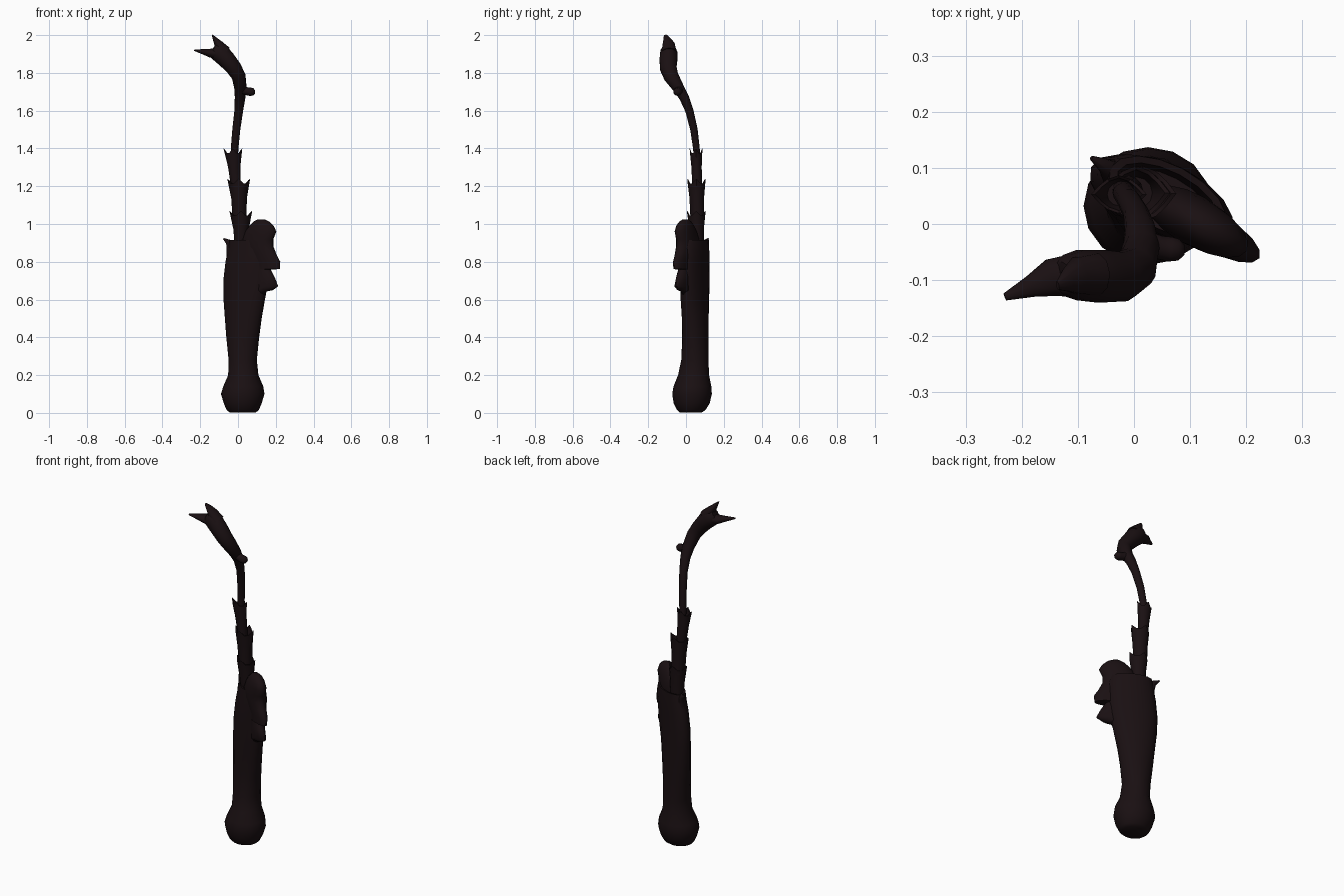
import bpy, math
from mathutils import Vector

mat = bpy.data.materials.new("dark_chitin")
mat.diffuse_color = (0.01, 0.005, 0.006, 1)


def skin(name, rings):
    """Bridge equal-sized rings of points and cap both ends."""
    n = len(rings[0])
    verts = [p for r in rings for p in r]
    faces = [(i * n + j, i * n + (j + 1) % n, (i + 1) * n + (j + 1) % n, (i + 1) * n + j)
             for i in range(len(rings) - 1) for j in range(n)]
    faces += [tuple(reversed(range(n))), tuple(range(len(verts) - n, len(verts)))]
    me = bpy.data.meshes.new(name)
    me.from_pydata(verts, [], faces)
    me.materials.append(mat)
    ob = bpy.data.objects.new(name, me)
    bpy.context.collection.objects.link(ob)
    bpy.ops.object.select_all(action='DESELECT')
    ob.select_set(True)
    bpy.context.view_layer.objects.active = ob
    bpy.ops.object.shade_smooth_by_angle(angle=math.radians(50))
    return ob


def oval(c, u, v, n=16):
    return [Vector(c) + u * math.cos(t) + v * math.sin(t)
            for t in (2 * math.pi * k / n for k in range(n))]


def flat_oval(x, y, z, a, b, deg, n=16):
    t = math.radians(deg)
    return oval((x, y, z), Vector((math.cos(t), math.sin(t), 0)) * a,
                Vector((-math.sin(t), math.cos(t), 0)) * b, n)


def tube(name, pts, n=12):
    """Tube along (x, y, z, width, depth) points; depth runs along y."""
    rings = []
    for i, p in enumerate(pts):
        t = Vector(pts[min(i + 1, len(pts) - 1)][:3]) - Vector(pts[max(i - 1, 0)][:3])
        t.normalize()
        v = Vector((0, 1, 0))
        v = (v - t * v.dot(t)).normalized()
        rings.append(oval(p[:3], v.cross(t) * p[3], v * p[4], n))
    return skin(name, rings)


# main limb: bulbous foot, narrow ankle, flattened widening shaft, hollow top
limb = [(0.025, 0.025, 0.003, 0.07, 0.06, 0), (0.025, 0.028, 0.015, 0.085, 0.075, 0),
        (0.025, 0.03, 0.05, 0.1, 0.095, 0), (0.025, 0.032, 0.1, 0.115, 0.105, 0),
        (0.028, 0.034, 0.14, 0.106, 0.1, 0), (0.028, 0.04, 0.2, 0.08, 0.082, 0),
        (0.025, 0.047, 0.28, 0.076, 0.073, -10), (0.025, 0.05, 0.4, 0.09, 0.067, -20),
        (0.028, 0.049, 0.5, 0.103, 0.065, -23), (0.033, 0.047, 0.6, 0.119, 0.062, -25),
        (0.042, 0.046, 0.7, 0.131, 0.062, -25), (0.052, 0.045, 0.8, 0.13, 0.061, -26),
        (0.062, 0.045, 0.87, 0.125, 0.06, -27), (0.06, 0.047, 0.915, 0.115, 0.058, -28),
        (0.06, 0.047, 0.912, 0.1, 0.046, -28), (0.058, 0.047, 0.85, 0.085, 0.038, -28)]
skin("limb_shaft", [flat_oval(*r) for r in limb])

# flattened crest with two downward barbs: (z, inner, outer, half thickness)
crest = [(0.6, 0, 0.09, 0.03), (0.643, 0, 0.128, 0.03), (0.65, 0.01, 0.167, 0.03),
         (0.67, 0.01, 0.2, 0.03), (0.72, 0, 0.176, 0.035), (0.758, 0, 0.152, 0.035),
         (0.762, 0.02, 0.21, 0.032), (0.80, 0.02, 0.212, 0.034), (0.84, 0, 0.187, 0.04),
         (0.88, -0.02, 0.168, 0.045), (0.92, -0.02, 0.167, 0.045), (0.96, 0, 0.186, 0.042),
         (0.99, 0.025, 0.17, 0.036), (1.012, 0.05, 0.145, 0.026), (1.025, 0.075, 0.115, 0.012)]
ca, sa = math.cos(math.radians(-30)), math.sin(math.radians(-30))
skin("barbed_crest", [flat_oval(0.04 + (i + o) / 2 * ca, 0.045 + (i + o) / 2 * sa, z,
                                (o - i) / 2, th, -30) for z, i, o, th in crest])

# small hook on the rear top corner
tube("rear_hook", [(-0.03, 0.085, 0.8, 0.03, 0.03), (-0.035, 0.09, 0.87, 0.025, 0.025),
                   (-0.05, 0.103, 0.905, 0.016, 0.014), (-0.076, 0.118, 0.922, 0.004, 0.004)], 8)

# stacked cup-shaped joints with jagged rims
cups = [((0.018, 0.06, 0.86), 0.034, (0.015, 0.054, 1.045), 0.056, 0.05),
        ((0.008, 0.06, 1.02), 0.036, (0.004, 0.055, 1.215), 0.056, 0.049),
        ((-0.01, 0.06, 1.19), 0.026, (-0.027, 0.053, 1.375), 0.046, 0.034)]
for k, (lo, r, hi, a, b) in enumerate(cups):
    def rim(s, jag):
        ring = flat_oval(*hi, a * s, b * s, 0, 12)
        for j, p in enumerate(ring):
            if j % 3 == 0:
                p.z += jag
                p.x += (p.x - hi[0]) * 0.08
            else:
                p.x -= (p.x - hi[0]) * 0.12
                p.y -= (p.y - hi[1]) * 0.08
        return ring
    mid = Vector(lo).lerp(Vector(hi), 0.6)
    skin(f"joint_cup_{k + 1}", [flat_oval(*lo, r, r, 0, 12),
                                flat_oval(*mid, r * 0.5 + a * 0.42, r * 0.5 + b * 0.42, 0, 12),
                                rim(1, 0.025), rim(0.85, 0.018),
                                flat_oval(hi[0], hi[1], hi[2] - 0.06, r * 0.8, r * 0.8, 0, 12)])

# slender stalk swelling into the head
tube("stalk_and_head", [(-0.02, 0.062, 1.3, 0.018, 0.018), (-0.018, 0.055, 1.4, 0.02, 0.018),
                        (-0.009, 0.042, 1.5, 0.021, 0.02), (0.004, 0.018, 1.6, 0.023, 0.022),
                        (0.011, -0.01, 1.67, 0.028, 0.026), (0.013, -0.04, 1.72, 0.033, 0.031),
                        (0.004, -0.078, 1.78, 0.037, 0.04), (-0.022, -0.094, 1.825, 0.042, 0.045),
                        (-0.06, -0.093, 1.87, 0.047, 0.048), (-0.095, -0.091, 1.905, 0.051, 0.046),
                        (-0.118, -0.092, 1.923, 0.049, 0.038), (-0.13, -0.093, 1.93, 0.035, 0.026)], 14)

# side knob at the bend
tube("side_knob", [(0.012, -0.035, 1.715, 0.028, 0.026), (0.045, -0.042, 1.703, 0.021, 0.022),
                   (0.065, -0.045, 1.7, 0.022, 0.023), (0.08, -0.046, 1.7, 0.02, 0.02),
                   (0.09, -0.046, 1.7, 0.009, 0.009)], 10)

# two claws at the tip
tube("upper_claw", [(-0.07, -0.09, 1.91, 0.035, 0.04), (-0.102, -0.092, 1.95, 0.024, 0.034),
                    (-0.119, -0.1, 1.975, 0.014, 0.022), (-0.136, -0.11, 2.0, 0.003, 0.008)], 10)
tube("lower_claw", [(-0.11, -0.092, 1.902, 0.03, 0.04), (-0.148, -0.096, 1.905, 0.023, 0.035),
                    (-0.185, -0.112, 1.912, 0.014, 0.02), (-0.23, -0.13, 1.92, 0.004, 0.007)], 10)
